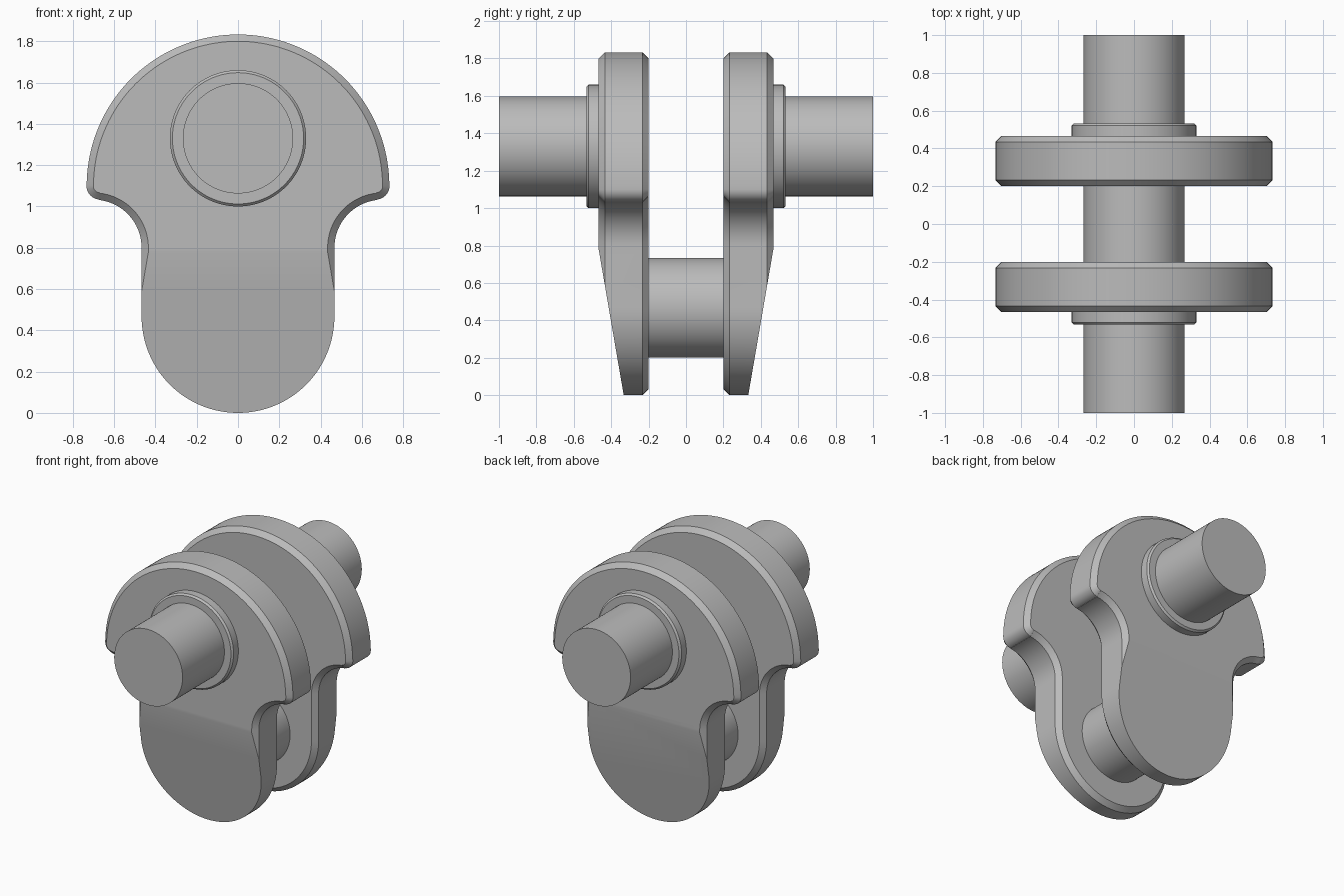
import bpy, bmesh
from math import sin, cos, radians
from mathutils import Vector

cube = bpy.data.objects.get("Cube")
if cube:
    bpy.data.objects.remove(cube, do_unlink=True)

steel = bpy.data.materials.new("steel grey")
steel.use_nodes = True
GREY = (0.5, 0.5, 0.5, 1)
steel.diffuse_color = GREY
steel.node_tree.nodes["Principled BSDF"].inputs["Base Color"].default_value = GREY

PIN_Z, MAIN_Z, SHAFT_R = 0.467, 1.33, 0.267
INNER_Y, OUTER_Y, CHAMFER = 0.2, 0.467, 0.033


def finish(name, bm, mirror):
    bmesh.ops.recalc_face_normals(bm, faces=bm.faces)
    mesh = bpy.data.meshes.new(name)
    bm.to_mesh(mesh)
    bm.free()
    mesh.materials.append(steel)
    ob = bpy.data.objects.new(name, mesh)
    bpy.context.collection.objects.link(ob)
    bpy.ops.object.select_all(action='DESELECT')
    ob.select_set(True)
    bpy.context.view_layer.objects.active = ob
    bpy.ops.object.shade_smooth_by_angle(angle=radians(30))
    if mirror:
        mod = ob.modifiers.new("front and back", 'MIRROR')
        mod.use_axis = (False, True, False)
        mod.use_mirror_merge = False


def loft(bm, loops):
    """Skin a stack of equal-length point loops and cap both ends."""
    rings = [[bm.verts.new(p) for p in loop] for loop in loops]
    for a, b in zip(rings, rings[1:]):
        for i in range(len(a)):
            j = (i + 1) % len(a)
            bm.faces.new((a[i], a[j], b[j], b[i]))
    bm.faces.new(rings[0])
    bm.faces.new(rings[-1])


def arc(cx, cz, r, start, end, steps):
    angles = [radians(start + (end - start) * i / steps) for i in range(steps + 1)]
    return [(cx + r * cos(a), cz + r * sin(a)) for a in angles]


def turned(name, z, sections, mirror=True):
    """Round part along y from (radius, y) sections."""
    bm = bmesh.new()
    loft(bm, [[(x, y, h) for x, h in arc(0, z, r, 0, 360, 96)[:-1]]
              for r, y in sections])
    finish(name, bm, mirror)


def web_outline(inset, y):
    """Crank web outline, shrunk by inset, from bottom up the +x side and back."""
    half = arc(0, PIN_Z, 0.467 - inset, -90, 0, 28)
    half += arc(0.7, 0.8, 0.233 + inset, 180, 96.3, 18)
    half += arc(0.667, 1.1, 0.067 - inset, -83.7, 0, 8)
    half += arc(0, 1.1, 0.733 - inset, 0, 90, 40)[1:]
    half[0] = (0, half[0][1])
    half[-1] = (0, half[-1][1])
    other = [(-x, z) for x, z in reversed(half[1:-1])]
    return [(x, y, z) for x, z in half + other]


# Crank webs: chamfered plates whose outer face tapers towards the foot
bm = bmesh.new()
loft(bm, [web_outline(CHAMFER, INNER_Y), web_outline(0, INNER_Y + CHAMFER),
          web_outline(0, OUTER_Y - CHAMFER), web_outline(CHAMFER, OUTER_Y)])
taper_top = Vector((0, OUTER_Y, 0.78))
taper_foot = Vector((0, 0.333, 0))
slope = taper_top - taper_foot
cut = bmesh.ops.bisect_plane(
    bm, geom=bm.verts[:] + bm.edges[:] + bm.faces[:], dist=1e-5,
    plane_co=taper_foot, plane_no=Vector((0, slope.z, -slope.y)), clear_outer=True)
bmesh.ops.holes_fill(bm, edges=[e for e in bm.edges if e.is_boundary], sides=0)
finish("crank_webs", bm, True)

# Thrust collars with a small softened rim
turned("thrust_collars", MAIN_Z, [(0.33, OUTER_Y - 0.02), (0.33, 0.521), (0.318, 0.533)])

# Main journals and the crank pin joining the webs
turned("main_journals", MAIN_Z, [(SHAFT_R, OUTER_Y), (SHAFT_R, 1)])
turned("crank_pin", PIN_Z, [(SHAFT_R, -INNER_Y - 0.01), (SHAFT_R, INNER_Y + 0.01)], False)
